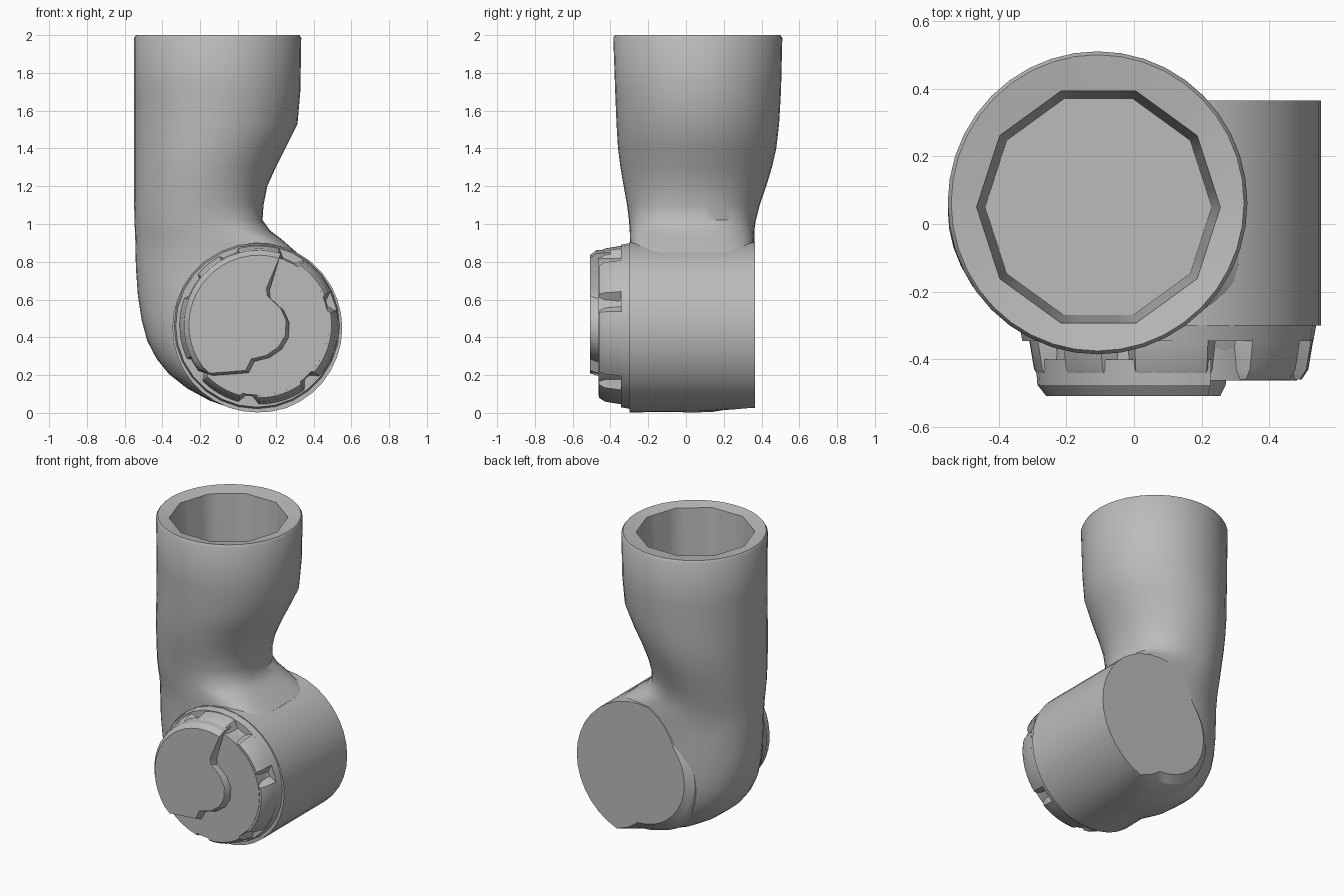
import bpy, bmesh
from math import sin, cos, pi, radians, copysign
from mathutils import Vector

cube = bpy.data.objects.get("Cube")
if cube:
    bpy.data.objects.remove(cube, do_unlink=True)

grey = bpy.data.materials.new("plain grey")
grey.use_nodes = True
COLOUR = (0.5, 0.5, 0.5, 1)
grey.diffuse_color = COLOUR
grey.node_tree.nodes["Principled BSDF"].inputs["Base Color"].default_value = COLOUR


def loft(name, rings, angle=30):
    """Skin a list of equal-length rings and cap both ends."""
    bm = bmesh.new()
    loops = [[bm.verts.new(p) for p in ring] for ring in rings]
    n = len(loops[0])
    for a, b in zip(loops, loops[1:]):
        for i in range(n):
            j = (i + 1) % n
            bm.faces.new((a[i], a[j], b[j], b[i]))
    bm.faces.new(loops[0])
    bm.faces.new(loops[-1])
    bmesh.ops.recalc_face_normals(bm, faces=bm.faces)
    mesh = bpy.data.meshes.new(name)
    bm.to_mesh(mesh)
    bm.free()
    mesh.materials.append(grey)
    obj = bpy.data.objects.new(name, mesh)
    bpy.context.collection.objects.link(obj)
    bpy.ops.object.select_all(action="DESELECT")
    obj.select_set(True)
    bpy.context.view_layer.objects.active = obj
    bpy.ops.object.shade_smooth_by_angle(angle=radians(angle))


def section(outer, inner, y0, y1, inner_power=1, outer_power=1, n=40):
    """Ellipse across two xz points; powers below 1 square off that half."""
    a, b = Vector((outer[0], 0, outer[1])), Vector((inner[0], 0, inner[1]))
    mid, half = (a + b) / 2, (b - a) / 2
    my, hy = (y0 + y1) / 2, (y1 - y0) / 2
    ring = []
    for i in range(n):
        c, s = cos(2 * pi * i / n), sin(2 * pi * i / n)
        power = inner_power if c > 0 else outer_power
        c, s = copysign(abs(c) ** power, c), copysign(abs(s) ** power, s)
        ring.append(mid + half * c + Vector((0, my + hy * s, 0)))
    return ring


def disc(cx, cz, r, y, n, scale=lambda d: 1):
    """Circle facing the front, with an optional radius rule by degrees."""
    return [(cx + r * scale(360 * i / n) * cos(2 * pi * i / n), y,
             cz + r * scale(360 * i / n) * sin(2 * pi * i / n)) for i in range(n)]


# Arm tube: faceted socket, rim, necked shaft and the bend round the joint
def socket(z, r, n=40, sides=10):
    step = 2 * pi / sides
    ring = []
    for i in range(n):
        t = 2 * pi * i / n
        k = r * cos(step / 2) / cos(t % step - step / 2)
        ring.append((-0.105 + k * cos(t), 0.05 + k * sin(t), z))
    return ring


rings = [socket(1.5, 0.335), socket(1.985, 0.36)]
rings.append(section((-0.54, 2), (0.325, 2), -0.375, 0.5))
shaft = [  # height, left x, right x, front y, back y, squareness
    (1.985, -0.55, 0.335, -0.385, 0.51, 1),
    (1.7, -0.55, 0.33, -0.375, 0.503, 1),
    (1.53, -0.55, 0.315, -0.368, 0.493, 1),
    (1.4, -0.55, 0.25, -0.36, 0.478, 1),
    (1.3, -0.55, 0.2, -0.347, 0.455, 1),
    (1.2, -0.55, 0.155, -0.33, 0.425, 0.95),
    (1.1, -0.55, 0.135, -0.312, 0.39, 0.9),
    (1.02, -0.548, 0.13, -0.302, 0.37, 0.8),
    (0.965, -0.546, 0.17, -0.298, 0.362, 0.65),
    (0.92, -0.544, 0.23, -0.297, 0.362, 0.5),
    (0.85, -0.543, 0.31, -0.296, 0.362, 0.4)]
for z, xl, xr, y0, y1, power in shaft:
    rings.append(section((xl, z), (xr, z), y0, y1, power))
bend = [
    ((-0.54, 0.76), (0.32, 0.78)), ((-0.53, 0.62), (0.34, 0.73)),
    ((-0.51, 0.49), (0.35, 0.7)), ((-0.48, 0.38), (0.36, 0.7)),
    ((-0.43, 0.285), (0.36, 0.71)), ((-0.365, 0.205), (0.34, 0.73)),
    ((-0.27, 0.13), (0.3, 0.76)), ((-0.15, 0.065), (0.24, 0.79)),
    ((-0.02, 0.02), (0.18, 0.82)), ((0.1, 0.002), (0.12, 0.84)),
    ((0.22, 0.018), (0.06, 0.84))]
for i, (outer, inner) in enumerate(bend):
    rings.append(section(outer, inner, -0.296, 0.362, 0.8, 1 - 0.05 * min(i, 8)))
loft("arm_tube", rings, 40)

# Joint housing: horizontal drum whose back edge melts into the bend
CX, CZ = 0.1, 0.45


def melted(amount):
    return lambda d: 1 - amount * max(0, min(1, (d - 100) / 40, (290 - d) / 20))


loft("joint_housing", [disc(CX, CZ, 0.452, y, 36, melted(cut)) for y, cut in
                       ((-0.3, 0.01), (0.1, 0.02), (0.25, 0.06),
                        (0.33, 0.13), (0.365, 0.24))], 30)

# Cap flange against the drum
loft("cap_flange", [disc(CX, CZ + 0.01, r, y, 28)
                    for r, y in ((0.44, -0.29), (0.43, -0.345))])


# Notched grip ring
def notched(d):
    gaps = (18, 66, 112, 150, 215, 262, 312)
    return 0.9 if any(abs(d - g) < 7 for g in gaps) else 1


CAP = (0.11, 0.465)
loft("grip_ring", [disc(*CAP, r, y, 72, notched)
                   for r, y in ((0.42, -0.34), (0.405, -0.43), (0.385, -0.46))])

# Cap core inside the grip ring
loft("cap_core", [disc(*CAP, r, y, 36)
                  for r, y in ((0.375, -0.34), (0.372, -0.463))])


# Raised face plate: circular on one side, with a sloped keyed edge on the other
def plate(r, grow, y):
    arc = [(CAP[0] + r * cos(radians(d)), y, CAP[1] + r * sin(radians(d)))
           for d in range(73, 222, 8)]
    key = [(-0.15, 0.21), (0.04, 0.225), (0.07, 0.285), (0.15, 0.305),
           (0.215, 0.35), (0.25, 0.41), (0.255, 0.49), (0.225, 0.555),
           (0.155, 0.62), (0.15, 0.66)]
    return arc + [(x + 0.8 * grow, y, z - 0.6 * grow) for x, z in key]


loft("face_plate", [plate(0.402, 0.025, -0.4), plate(0.396, 0.02, -0.475),
                    plate(0.37, 0, -0.508)])
